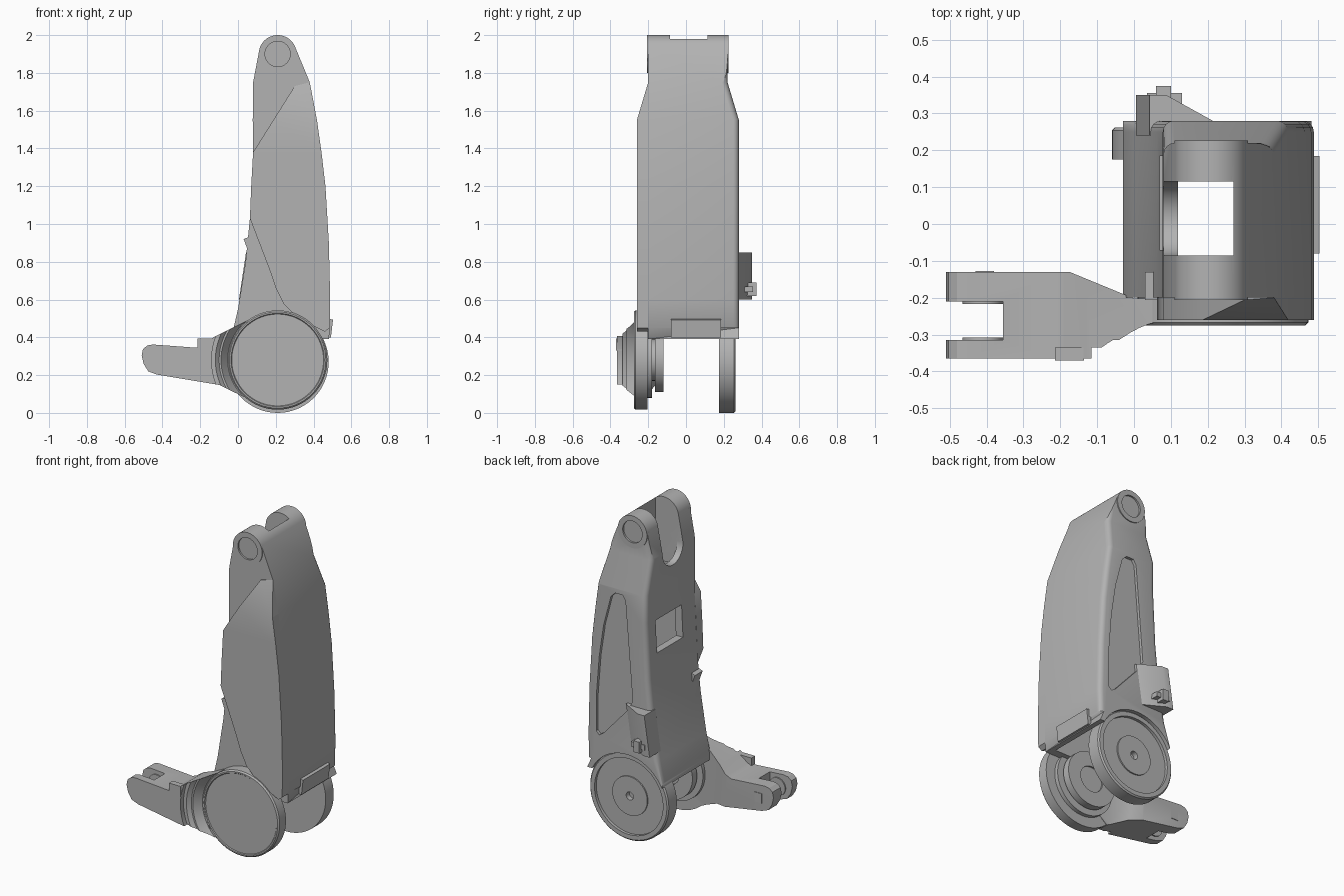
import bpy, bmesh, math
from mathutils import Vector

if "Cube" in bpy.data.objects:
    bpy.data.objects.remove(bpy.data.objects["Cube"])

grey = bpy.data.materials.new("plain grey")
grey.use_nodes = True
grey.diffuse_color = (0.45, 0.45, 0.45, 1)
grey.node_tree.nodes["Principled BSDF"].inputs["Base Color"].default_value = (0.45, 0.45, 0.45, 1)

PIVOT = (0.21, 0.28)   # knee axis, in x and z
PIN = (0.21, 1.90)     # hip axis, in x and z


def finish(name, bm):
    bmesh.ops.recalc_face_normals(bm, faces=bm.faces)
    mesh = bpy.data.meshes.new(name)
    bm.to_mesh(mesh)
    bm.free()
    mesh.materials.append(grey)
    ob = bpy.data.objects.new(name, mesh)
    bpy.context.collection.objects.link(ob)
    return ob


def prism_mesh(points, lo, hi, axis="y"):
    """Extrude an outline: x/z along y, x/y along z, or y/z along x."""
    place = {"y": lambda a, b, c: (a, c, b),
             "z": lambda a, b, c: (a, b, c),
             "x": lambda a, b, c: (c, a, b)}[axis]
    bm = bmesh.new()
    base = bm.faces.new([bm.verts.new(place(a, b, lo)) for a, b in points])
    new = bmesh.ops.extrude_face_region(bm, geom=[base])["geom"]
    shift = Vector(place(0, 0, hi - lo))
    bmesh.ops.translate(bm, vec=shift, verts=[v for v in new if isinstance(v, bmesh.types.BMVert)])
    return bm


def prism(name, points, lo, hi, axis="y"):
    return finish(name, prism_mesh(points, lo, hi, axis))


def box(name, x, y, z):
    return prism(name, [(x[0], z[0]), (x[1], z[0]), (x[1], z[1]), (x[0], z[1])], *y)


def arc(centre, r, start, end, n):
    angles = [math.radians(start + (end - start) * i / n) for i in range(n + 1)]
    return [(centre[0] + r * math.cos(a), centre[1] + r * math.sin(a)) for a in angles]


def lathe(name, centre, profile, steps=64):
    """Turn a (radius, y) profile around an axis along y."""
    bm = bmesh.new()
    verts = [bm.verts.new((centre[0] + r, y, centre[1])) for r, y in profile]
    edges = [bm.edges.new(pair) for pair in zip(verts, verts[1:])]
    bmesh.ops.spin(bm, geom=verts + edges, cent=(centre[0], 0, centre[1]), axis=(0, 1, 0),
                   angle=math.tau, steps=steps, use_merge=True)
    bmesh.ops.remove_doubles(bm, verts=bm.verts, dist=1e-5)
    return finish(name, bm)


def drum(name, centre, r, y0, y1):
    return lathe(name, centre, [(0, y0), (r, y0), (r, y1), (0, y1)])


def combine(ob, cutters, operation="DIFFERENCE"):
    """Apply booleans, then drop the cutters."""
    for cutter in cutters:
        cutter.hide_render = True
        mod = ob.modifiers.new("cut", "BOOLEAN")
        mod.operation, mod.object, mod.solver = operation, cutter, "EXACT"
    bpy.context.view_layer.update()
    mesh = bpy.data.meshes.new_from_object(ob.evaluated_get(bpy.context.evaluated_depsgraph_get()))
    ob.modifiers.clear()
    ob.data = mesh
    for cutter in cutters:
        bpy.data.objects.remove(cutter)


def taper(bm):
    """Narrow the shoulders between z 1.55 and 1.75."""
    for z in (1.55, 1.75):
        bmesh.ops.bisect_plane(bm, geom=bm.verts[:] + bm.edges[:] + bm.faces[:],
                               plane_co=(0, 0, z), plane_no=(0, 0, 1))
    for v in bm.verts:
        amount = 0.06 * min(max((v.co.z - 1.55) / 0.2, 0), 1)
        if v.co.y > 0.1:
            v.co.y -= amount
        elif v.co.y < -0.21:
            v.co.y += amount


# Thigh housing with rounded rear edges
right_edge = [(0.485, 0.45), (0.488, 0.6), (0.481, 0.9), (0.463, 1.2), (0.442, 1.38),
              (0.418, 1.55), (0.38, 1.75)]
left_edge = [(0.08, 1.75), (0.078, 1.55), (0.08, 1.38), (0.063, 1.03), (0.04, 0.8),
             (0.0, 0.55), (-0.03, 0.42), (-0.03, 0.39)]
bm = prism_mesh([(0.482, 0.39)] + right_edge + arc(PIN, 0.1, 25, 165, 20) + left_edge, -0.2, 0.28)
rear = [e for e in bm.edges if all(v.co.y > 0.27 and 0.4 < v.co.z < 1.76 for v in e.verts)]
bmesh.ops.bevel(bm, geom=rear, offset=0.03, segments=4, profile=0.5, affect="EDGES")
taper(bm)
housing = finish("thigh_housing", bm)

# Hollow interior, hip fork, window, rear pocket and recesses
slot = [(-0.085, 2.1)] + arc((0.015, 1.75), 0.1, 180, 360, 16) + [(0.115, 2.1)]
combine(housing, [
    prism("cavity", [(0.02, 0.3), (0.45, 0.3), (0.45, 0.9), (0.38, 1.45), (0.3, 1.6),
                     (0.12, 1.6), (0.12, 1.2), (0.06, 0.75)], -0.15, 0.2),
    box("upper_cavity", (0.12, 0.27), (-0.085, 0.115), (1.4, 2.1)),
    prism("fork_slot", slot, -0.1, 0.265, "x"),
    box("window", (-0.1, 0.2), (-0.07, 0.185), (1.17, 1.37)),
    prism("rear_pocket", [(0.22, 1.49), (0.24, 1.52), (0.29, 1.52), (0.32, 1.49), (0.37, 1.3),
                          (0.4, 1.1), (0.42, 0.85), (0.42, 0.63), (0.4, 0.61), (0.37, 0.63),
                          (0.2, 0.82), (0.17, 0.88)], 0.262, 0.35),
    drum("front_pin_recess", PIN, 0.07, -0.3, -0.185),
    drum("rear_pin_recess", PIN, 0.07, 0.205, 0.3),
    drum("knee_recess", (0.21, 0.27), 0.268, 0.17, 0.4),
])

# Raised front cover
cover = [(0.46, 0.43)] + right_edge + [(0.3, 1.73), (0.08, 1.38), (0.07, 1.2), (0.063, 1.03),
                                       (0.17, 0.75), (0.2, 0.66), (0.24, 0.58), (0.3, 0.52), (0.38, 0.47)]
bm = prism_mesh(cover, -0.26, -0.2)
taper(bm)
finish("front_cover", bm)

# Hip pin bosses on both fork prongs
for label, face, s in (("front", -0.2, -1), ("rear", 0.22, 1)):
    lathe(label + "_pin_boss", PIN, [(0, face - s * 0.005), (0.067, face - s * 0.005),
          (0.067, face + s * 0.006), (0.1, face + s * 0.006), (0.1, face - s * 0.02), (0, face - s * 0.02)])

# Rear knee disc
lathe("rear_knee_disc", (0.21, 0.27),
      [(0, 0.22), (0.025, 0.22), (0.025, 0.252), (0.12, 0.252), (0.12, 0.244), (0.235, 0.244),
       (0.235, 0.262), (0.262, 0.262), (0.27, 0.254), (0.27, 0.175), (0, 0.175)])

# Front knee disc with stepped inner hub
lathe("front_knee_disc", PIVOT,
      [(0, -0.27), (0.243, -0.27), (0.247, -0.275), (0.255, -0.275), (0.263, -0.267), (0.263, -0.205),
       (0.2, -0.205), (0.2, -0.18), (0.11, -0.18), (0.11, -0.165), (0.17, -0.165), (0.17, -0.12),
       (0.08, -0.12), (0.08, -0.13), (0, -0.13)])

# Knee lever: side outline trimmed by its plan outline
lever = prism("knee_lever", [(-0.48, 0.357), (-0.45, 0.362), (-0.22, 0.345), (-0.19, 0.358),
              (-0.13, 0.40), (0.05, 0.49), (0.12, 0.4), (0.12, 0.16), (0.03, 0.085), (-0.1, 0.148),
              (-0.43, 0.203), (-0.475, 0.22), (-0.5, 0.26), (-0.51, 0.305), (-0.503, 0.338)], -0.45, -0.05)
plan = prism("plan", [(-0.6, -0.365), (0.2, -0.365), (0.2, -0.206), (0.0, -0.202), (-0.175, -0.13),
                      (-0.6, -0.13)], 0, 0.6, "z")
combine(lever, [plan], "INTERSECT")
combine(lever, [
    box("lever_fork", (-0.6, -0.355), (-0.315, -0.21), (0, 0.6)),
    lathe("disc_clearance", PIVOT, [(0, -0.45), (0.35, -0.45), (0.35, -0.335), (0.33, -0.335),
                                    (0.31, -0.315), (0.3, -0.315), (0.265, -0.27), (0, -0.27)]),
])
for label, y0, y1 in (("rear", -0.217, -0.2), ("front", -0.325, -0.308)):
    drum(label + "_lever_washer", (-0.41, 0.28), 0.055, y0, y1)
box("lever_latch", (-0.215, -0.135), (-0.371, -0.335), (0.33, 0.395))
box("lever_tab", (-0.43, -0.38), (-0.135, -0.127), (0.25, 0.31))

# Angled tab at the front edge
prism("front_edge_tab", [(0.03, 0.92), (0.1, 0.95), (0.175, 0.72), (0.11, 0.70)], -0.206, -0.13)

# Rear wedge bracket with its cross-shaped knob
bm = prism_mesh([(0.005, 0.24), (0.005, 0.35), (0.05, 0.35), (0.18, 0.278), (0.18, 0.24)], 0.6, 0.85, "z")
for v in bm.verts:
    v.co.x += 0.15 * (v.co.z - 0.6)
finish("rear_bracket", bm)
box("knob_bar", (0.035, 0.13), (0.31, 0.355), (0.64, 0.67))
box("knob_post", (0.06, 0.1), (0.3, 0.374), (0.62, 0.69))

# Lower flap on the shin-side wall
prism("lower_flap", [(0.475, 0.5), (0.503, 0.493), (0.492, 0.4), (0.47, 0.4)], -0.08, 0.185)

# Smooth the curved surfaces, keeping hard edges
bpy.ops.object.select_all(action="DESELECT")
for ob in bpy.context.collection.objects:
    if ob.type == "MESH" and grey.name in ob.data.materials:
        ob.select_set(True)
        bpy.context.view_layer.objects.active = ob
bpy.ops.object.shade_smooth_by_angle(angle=math.radians(30))
